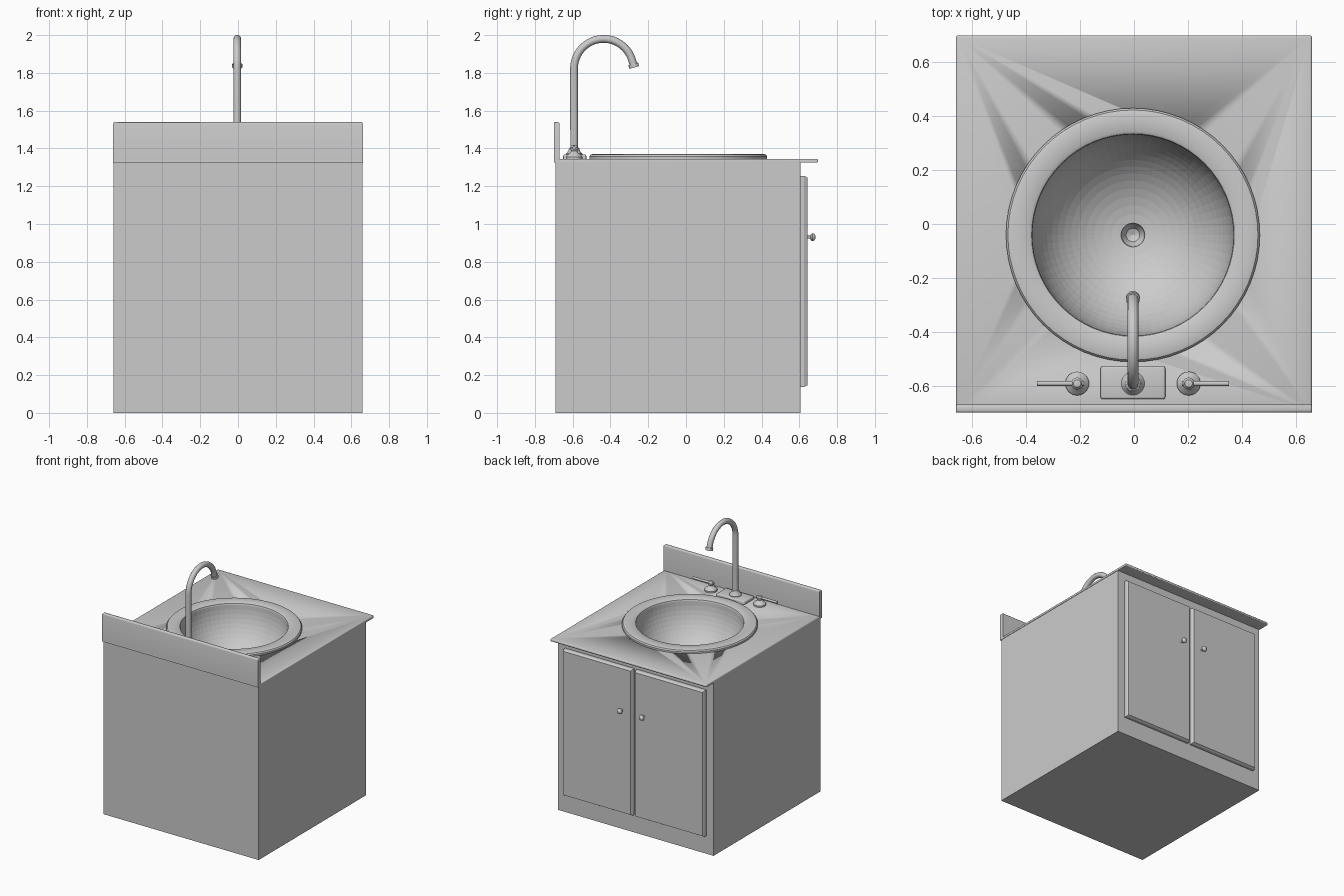
import bpy, bmesh, math
from mathutils import Vector

if "Cube" in bpy.data.objects:
    bpy.data.objects.remove(bpy.data.objects["Cube"])

CX = -0.004      # fixtures sit a hair off centre
TOP = 1.345      # worktop height


def finish(name, bm, smooth=True):
    me = bpy.data.meshes.new(name)
    bm.to_mesh(me)
    bm.free()
    ob = bpy.data.objects.new(name, me)
    bpy.context.collection.objects.link(ob)
    if smooth:
        bpy.ops.object.select_all(action='DESELECT')
        ob.select_set(True)
        bpy.context.view_layer.objects.active = ob
        bpy.ops.object.shade_smooth_by_angle(angle=math.radians(35))
    return ob


def box_bm(lo, hi):
    bm = bmesh.new()
    bmesh.ops.create_cube(bm, size=1)
    lo, hi = Vector(lo), Vector(hi)
    for v in bm.verts:
        v.co = Vector((lo[i] + (v.co[i] + 0.5) * (hi[i] - lo[i]) for i in range(3)))
    return bm


def box(name, lo, hi, bevel=0, pick=lambda e: True):
    bm = box_bm(lo, hi)
    if bevel:
        bmesh.ops.bevel(bm, geom=[e for e in bm.edges if pick(e)], offset=bevel,
                        segments=3, profile=0.5, affect='EDGES')
    return finish(name, bm)


def lathe(name, profile, origin, steps=32, axis='Z', smooth=True):
    """Spin (radius, height) points; order them so height falls on outer walls."""
    bm = bmesh.new()
    rings = []
    for r, h in profile:
        n = 1 if r == 0 else steps
        ring = []
        for i in range(n):
            a = 2 * math.pi * i / steps
            p = Vector((r * math.cos(a), r * math.sin(a), h))
            if axis == 'Y':
                p = Vector((p.x, p.z, -p.y))
            ring.append(bm.verts.new(p + Vector(origin)))
        rings.append(ring)
    for a, b in zip(rings, rings[1:]):
        for i in range(steps):
            j = (i + 1) % steps
            quad = [a[i % len(a)], b[i % len(b)], b[j % len(b)], a[j % len(a)]]
            bm.faces.new(list(dict.fromkeys(quad)))
    return finish(name, bm, smooth)


def tube(name, points, radius):
    cu = bpy.data.curves.new(name, 'CURVE')
    cu.dimensions = '3D'
    cu.bevel_depth = radius
    cu.bevel_resolution = 4
    cu.use_fill_caps = True
    sp = cu.splines.new('POLY')
    sp.points.add(len(points) - 1)
    for p, co in zip(sp.points, points):
        p.co = (*co, 1)
    sp.use_smooth = True
    ob = bpy.data.objects.new(name, cu)
    bpy.context.collection.objects.link(ob)
    return ob


# Cabinet: open at the top so the bowl can hang inside
bm = box_bm((-0.658, -0.69, 0), (0.658, 0.606, 1.326))
bmesh.ops.delete(bm, geom=[f for f in bm.faces if f.normal.z > 0.5], context='FACES_ONLY')
finish("cabinet", bm, False)

# Worktop with a round hole cut for the bowl
top = box("worktop", (-0.661, -0.70, 1.325), (0.661, 0.70, TOP), 0.008,
          lambda e: all(v.co.z > 1.34 or v.co.y > 0.6 for v in e.verts))
cutter = lathe("hole_cutter", [(0, 0.2), (0.42, 0.2), (0.42, -0.2), (0, -0.2)],
               (CX, -0.041, TOP), 64)
mod = top.modifiers.new("hole", 'BOOLEAN')
mod.operation = 'DIFFERENCE'
mod.solver = 'EXACT'
mod.object = cutter
bpy.ops.object.select_all(action='DESELECT')
bpy.context.view_layer.objects.active = top
top.select_set(True)
bpy.ops.object.modifier_apply(modifier="hole")
bpy.data.objects.remove(cutter)

# Backsplash
box("backsplash", (-0.661, -0.70, 1.326), (0.661, -0.67, 1.54), 0.01,
    lambda e: all(v.co.z > 1.5 for v in e.verts))

# Sink: drain cup, hemispherical bowl, rounded rim
R, ZC = 0.373, 1.355
a0 = math.asin(0.044 / R)
bowl = [(R * math.sin(a), ZC - R * math.cos(a))
        for a in [a0 + (math.pi / 2 - a0) * i / 16 for i in range(17)]]
zd = bowl[0][1]
drain = [(0, zd - 0.06), (0.025, zd - 0.05), (0.04, zd - 0.025)]
lathe("sink_bowl", drain + bowl, (CX, -0.041, 0), 64, smooth=False)
lathe("sink_rim", [(R, ZC), (0.376, 1.365), (0.386, 1.371), (0.45, 1.371), (0.464, 1.367),
                   (0.471, 1.358), (0.471, TOP - 0.002)], (CX, -0.041, 0), 64)

# Faucet plate, foot, gooseneck spout and nozzle
FY = -0.592
box("faucet_plate", (CX - 0.12, -0.65, TOP - 0.002), (CX + 0.12, -0.528, 1.368), 0.008,
    lambda e: any(v.co.z > 1.36 for v in e.verts))
lathe("spout_foot", [(0.02, 1.405), (0.027, 1.40), (0.032, 1.385), (0.043, 1.372), (0.043, 1.36)],
      (CX, FY, 0))
cy, cz, r = -0.436, 1.823, 0.157
path = [(CX, FY, 1.36)]
for i in range(25):
    a = math.radians(180 - 163 * i / 24)
    path.append((CX, cy + r * math.cos(a), cz + r * math.sin(a)))
end = Vector(path[-1])
down = Vector((0, 0.29, -0.957)).normalized()
path.append(tuple(end + down * 0.035))
tube("spout", path, 0.0205)
tube("nozzle", [tuple(end + down * 0.022), tuple(end + down * 0.042)], 0.0265)

# Tap handles with levers, and cabinet doors with knobs, on both sides
for s, side in ((-1, "left"), (1, "right")):
    hx = CX + s * 0.207
    lathe(f"{side}_tap", [(0, 1.418), (0.014, 1.415), (0.022, 1.405), (0.022, 1.395),
                          (0.016, 1.386), (0.022, 1.376), (0.036, 1.366), (0.044, 1.356),
                          (0.044, TOP - 0.002)], (hx, FY, 0))
    tube(f"{side}_lever", [(hx - s * 0.025, FY, 1.402), (CX + s * 0.356, FY, 1.402)], 0.009)

    xs = sorted((s * 0.012, s * 0.597))
    bm = box_bm((xs[0], 0.604, 0.137), (xs[1], 0.626, 1.255))
    bm.normal_update()
    face = [f for f in bm.faces if f.normal.y > 0.5]
    bmesh.ops.inset_region(bm, faces=face, thickness=0.013, depth=0.016)
    finish(f"{side}_door", bm, False)

    lathe(f"{side}_knob", [(0, 0.686), (0.01, 0.684), (0.018, 0.678), (0.021, 0.67),
                           (0.017, 0.662), (0.008, 0.658), (0.008, 0.64)],
          (s * 0.093, 0, 0.93), 24, 'Y')
